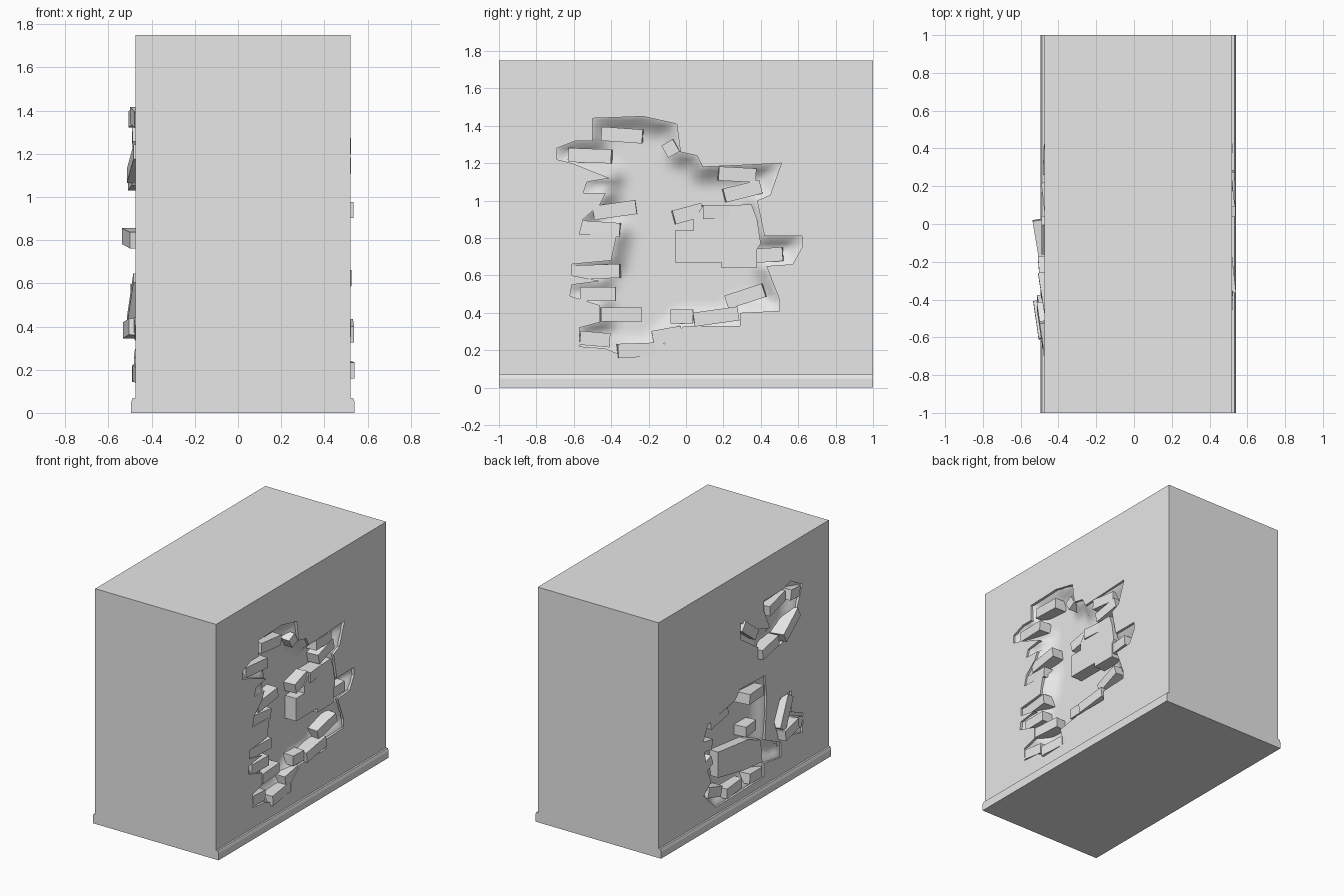
import bpy, bmesh, math, random
from mathutils import Vector, Matrix
from mathutils.geometry import intersect_point_line

random.seed(4)
old = bpy.data.objects.get("Cube")
if old:
    bpy.data.objects.remove(old, do_unlink=True)

# One plain plaster colour for everything
plaster = bpy.data.materials.new("plain_grey")
plaster.use_nodes = True
GREY = (0.8, 0.8, 0.8, 1)
plaster.diffuse_color = GREY
plaster.node_tree.nodes["Principled BSDF"].inputs["Base Color"].default_value = GREY

LEFT_X, RIGHT_X, HEIGHT = -0.475, 0.52, 1.75


def finish(name, bm):
    """Turn a bmesh into a named object."""
    bmesh.ops.recalc_face_normals(bm, faces=bm.faces)
    mesh = bpy.data.meshes.new(name)
    bm.to_mesh(mesh)
    bm.free()
    mesh.materials.append(plaster)
    obj = bpy.data.objects.new(name, mesh)
    bpy.context.collection.objects.link(obj)
    return obj


def prism(name, outline, start, end, axis="x"):
    """Extrude a (y, z) outline along x, or an (x, z) outline along y."""
    bm = bmesh.new()
    place = (lambda p: (start, *p)) if axis == "x" else (lambda p: (p[0], start, p[1]))
    face = bm.faces.new([bm.verts.new(place(p)) for p in outline])
    grown = bmesh.ops.extrude_face_region(bm, geom=[face])
    moved = [v for v in grown["geom"] if isinstance(v, bmesh.types.BMVert)]
    span = end - start
    bmesh.ops.translate(bm, verts=moved, vec=(span, 0, 0) if axis == "x" else (0, span, 0))
    return finish(name, bm)


def edge_distance(point, outline):
    """Distance from a point to the outline, negative outside it."""
    inside, nearest = False, math.inf
    for a, b in zip(outline, outline[1:] + outline[:1]):
        if (a[1] > point[1]) != (b[1] > point[1]):
            if point[0] < a[0] + (point[1] - a[1]) * (b[0] - a[0]) / (b[1] - a[1]):
                inside = not inside
        va, vb, vp = (Vector((*q, 0)) for q in (a, b, point))
        foot, t = intersect_point_line(vp, va, vb)
        foot = va.lerp(vb, min(max(t, 0), 1))
        nearest = min(nearest, (vp - foot).length)
    return nearest if inside else -nearest


def recess_floor(name, outline, surface, side, depth, step=0.03):
    """Rounded hollow that falls away from the broken plaster edge."""
    bm = bmesh.new()
    lows = [min(p[i] for p in outline) - step for i in (0, 1)]
    counts = [int((max(p[i] for p in outline) - lows[i]) / step) + 2 for i in (0, 1)]
    grid = {}
    for i in range(counts[0] + 1):
        for j in range(counts[1] + 1):
            y, z = lows[0] + i * step, lows[1] + j * step
            dist = edge_distance((y, z), outline)
            t = min(max(dist / 0.12, 0), 1)
            sink = 0.012 + depth * math.sin(t * math.pi / 2)
            grid[i, j] = (bm.verts.new((surface - side * sink, y, z)), dist)
    for i in range(counts[0]):
        for j in range(counts[1]):
            ring = [grid[i, j], grid[i + 1, j], grid[i + 1, j + 1], grid[i, j + 1]]
            if max(dist for _, dist in ring) > -step:
                bm.faces.new([v for v, _ in ring])
    bmesh.ops.delete(bm, geom=[v for v in bm.verts if not v.link_faces], context="VERTS")
    obj = finish(name, bm)
    for poly in obj.data.polygons:
        poly.use_smooth = True
    if obj.data.polygons[0].normal.x * side < 0:
        obj.data.flip_normals()


def brick(name, surface, side, y, z, width, angle, proud=0, height=0.075):
    """Loose brick bedded in the hollow, angle in degrees about x."""
    bm = bmesh.new()
    bmesh.ops.create_cube(bm, size=1)
    depth = 0.13
    turn = Matrix.Rotation(math.radians(angle), 4, "X")
    yaw = Matrix.Rotation(random.uniform(-0.09, 0.09) + proud * 4, 4, "Z")
    spot = Matrix.Translation((surface + side * (proud - 0.005 - depth / 2), y, z))
    bm.transform(spot @ turn @ yaw @ Matrix.Diagonal((depth, width, height, 1)))
    finish(name, bm)


# Wall block and the two base boards
wall = prism("wall", [(LEFT_X, 0), (RIGHT_X, 0), (RIGHT_X, HEIGHT), (LEFT_X, HEIGHT)], -1, 1, "y")
for name, surface, side in (("left_base_board", RIGHT_X, 1), ("right_base_board", LEFT_X, -1)):
    lip = surface + side * 0.02
    prism(name, [(surface, 0), (lip, 0), (lip, 0.05), (surface + side * 0.013, 0.07),
                 (surface, 0.07)], -1, 1, "y")

# Broken plaster outlines as (y, z)
big_hole = [
    (-.5, 1.44), (-.23, 1.45), (-.05, 1.41), (-.03, 1.26), (.06, 1.24), (.09, 1.18), (.32, 1.19),
    (.51, 1.2), (.45, 1.03), (.38, 1), (.42, .81), (.62, .81), (.62, .75), (.57, .66), (.43, .65),
    (.5, .47), (.5, .41), (.29, .4), (.29, .33), (-.01, .33), (-.12, .23), (-.12, .17),
    (-.34, .17), (-.43, .21), (-.57, .22), (-.57, .32), (-.46, .35), (-.46, .44), (-.62, .49),
    (-.61, .55), (-.46, .57), (-.61, .6), (-.61, .66), (-.4, .68), (-.37, .82), (-.57, .82),
    (-.55, .9), (-.46, .98), (-.43, 1.04), (-.55, 1.04), (-.53, 1.1), (-.41, 1.12), (-.61, 1.2),
    (-.69, 1.22), (-.69, 1.28), (-.59, 1.32), (-.5, 1.32)]
low_hole = [
    (.04, .89), (-.25, .88), (-.27, .72), (-.25, .4), (-.44, .31), (-.44, .2), (-.24, .23),
    (-.24, .13), (.33, .12), (.47, .26), (.38, .33), (.44, .46), (.47, .67), (.42, .77), (.1, .83)]
small_hole = [(-.43, .64), (-.56, .65), (-.56, .49), (-.7, .43), (-.69, .29), (-.41, .35),
              (-.36, .49)]
high_hole = [
    (-.46, 1.44), (-.55, 1.47), (-.69, 1.39), (-.61, 1.2), (-.61, 1.13), (-.43, 1.04),
    (-.17, 1.03), (-.17, 1.12), (.04, 1.26), (.04, 1.38), (-.16, 1.26), (-.31, 1.21),
    (-.24, 1.36), (-.24, 1.44)]
holes = [("large", big_hole, RIGHT_X, 1, .08), ("low", low_hole, LEFT_X, -1, .06),
         ("small", small_hole, LEFT_X, -1, .05), ("high", high_hole, LEFT_X, -1, .06)]

# Cut each hole, then line it with a rounded floor
for name, outline, surface, side, depth in holes:
    cutter = prism(name + "_cutter", outline, surface + side * 0.05, surface - side * 0.12)
    cutter.hide_render = True
    cut = wall.modifiers.new(name, "BOOLEAN")
    cut.operation, cut.solver, cut.object = "DIFFERENCE", "EXACT", cutter
    bpy.context.view_layer.objects.active = wall
    bpy.ops.object.modifier_apply(modifier=cut.name)
    bpy.data.objects.remove(cutter, do_unlink=True)
    recess_floor(name + "_recess_floor", outline, surface, side, depth)

# Plaster left standing inside the hollows
prism("left_plaster_island", [
    (-.06, .84), (.04, .84), (.04, .9), (.09, .97), (.35, .98), (.38, .9), (.4, .77), (.38, .74),
    (.38, .64), (.19, .64), (.19, .67), (-.06, .67)], RIGHT_X, RIGHT_X - 0.12)
prism("right_plaster_island", [
    (.3, .52), (-.05, .48), (-.2, .42), (-.22, .25), (0, .27), (.3, .33)], LEFT_X, LEFT_X + 0.12)

# Bricks: y, z, width, angle, and how far they stand proud
left_bricks = [
    (-.34, 1.35, .22, -4), (-.51, 1.24, .23, -2), (-.38, .95, .23, 8), (-.46, .85, .22, -4),
    (-.48, .62, .26, 2), (-.47, .5, .19, 0), (-.35, .39, .22, 0), (-.49, .26, .16, -5),
    (-.27, .2, .2, 2, .015), (-.14, .2, .05, 0), (-.1, .28, .16, 10), (-.02, .38, .12, 0),
    (.16, .38, .24, 8, .02), (.32, .49, .21, 18), (-.08, 1.28, .07, 30), (.27, 1.14, .2, -3),
    (.3, 1.05, .2, 14), (.01, .93, .16, 15), (.16, .94, .15, 0, .012), (.45, .71, .14, 4)]
right_bricks = [
    (-.08, .81, .22, 5, .05), (-.06, .56, .14, 0, .02), (.28, .77, .22, -8), (-.13, .18, .17, 5, .01),
    (.12, .18, .21, 0, .01), (.34, .24, .15, 15, .01), (.42, .61, .12, 10), (.41, .47, .1, -20),
    (-.47, .52, .24, -56, .03), (-.5, .39, .2, -5, .05), (-.63, .39, .11, 20, .01),
    (-.06, 1.29, .2, 38, .02), (-.37, 1.37, .24, -5, .02), (-.58, 1.37, .14, 10, .02),
    (-.53, 1.15, .24, -28, .03), (-.28, 1.08, .22, -7, .03)]
for row, label, surface, side in ((left_bricks, "left", RIGHT_X, 1),
                                  (right_bricks, "right", LEFT_X, -1)):
    for number, values in enumerate(row):
        brick(f"{label}_brick_{number}", surface, side, *values)
